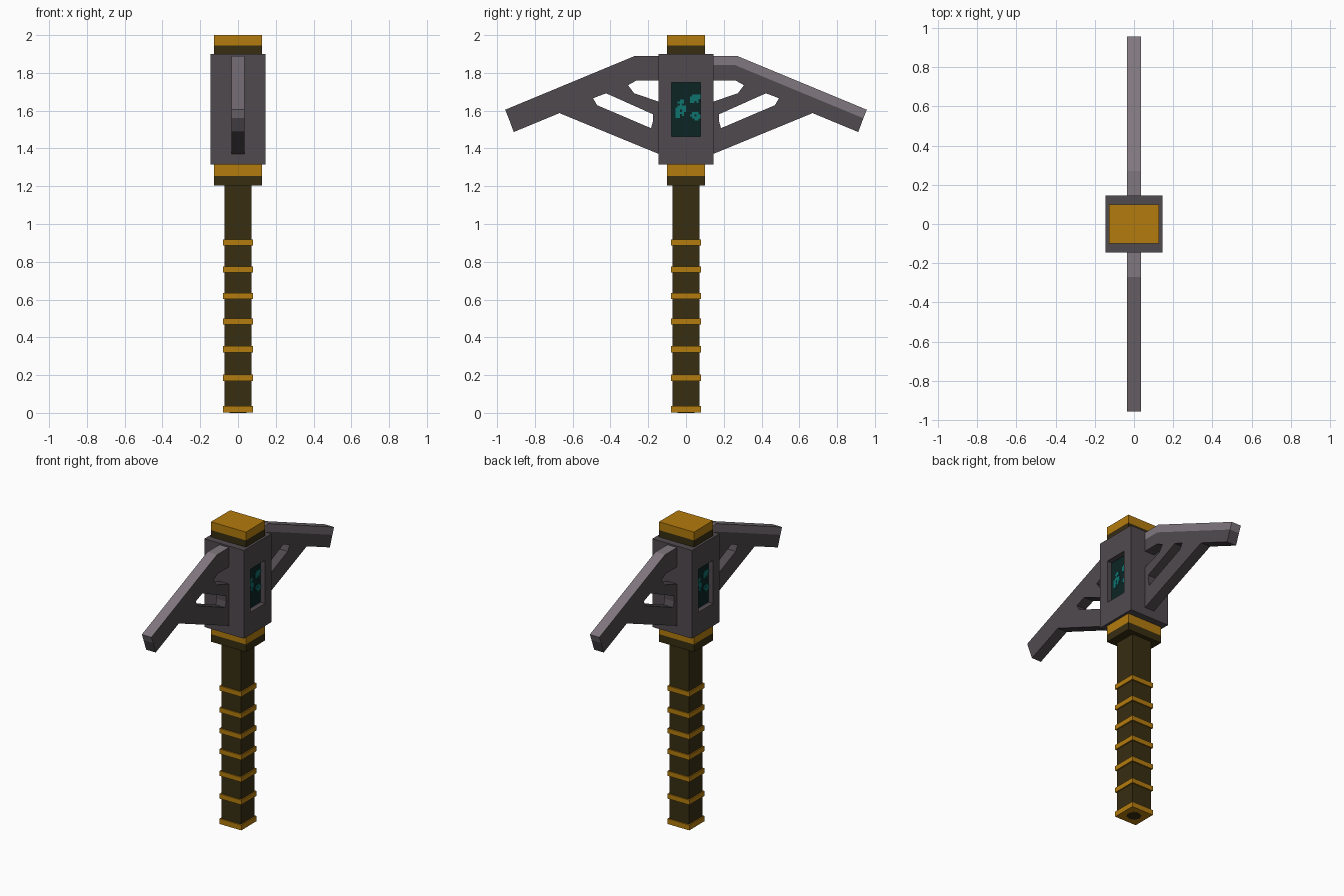
import bpy, bmesh, math
from mathutils import Matrix, Vector

if "Cube" in bpy.data.objects:
    bpy.data.objects.remove(bpy.data.objects["Cube"])


def material(name, rgb):
    m = bpy.data.materials.new(name)
    lin = [(c / 255 / 12.92) if c / 255 <= 0.04045 else ((c / 255 + 0.055) / 1.055) ** 2.4 for c in rgb]
    m.diffuse_color = (*lin, 1)
    m.use_nodes = True
    m.node_tree.nodes["Principled BSDF"].inputs["Base Color"].default_value = m.diffuse_color
    return m


GOLD = material("gold", (180, 124, 14))
WOOD = material("dark_wood", (55, 45, 17))
STEEL = material("dark_steel", (80, 74, 78))
EDGE = material("light_steel", (128, 119, 126))
PANEL = material("deep_teal", (12, 37, 37))
GLOW = material("teal_glow", (14, 115, 112))


def finish(bm, name, mats):
    me = bpy.data.meshes.new(name)
    bmesh.ops.recalc_face_normals(bm, faces=bm.faces)
    bm.to_mesh(me)
    bm.free()
    for m in mats:
        me.materials.append(m)
    ob = bpy.data.objects.new(name, me)
    bpy.context.collection.objects.link(ob)
    return ob


def add_box(bm, lo, hi):
    lo, hi = Vector(lo), Vector(hi)
    mat = Matrix.Translation((lo + hi) / 2) @ Matrix.Diagonal((*(hi - lo), 1))
    bmesh.ops.create_cube(bm, size=1, matrix=mat)


def block(name, rx, ry, z0, z1, mat):
    bm = bmesh.new()
    add_box(bm, (-rx, -ry, z0), (rx, ry, z1))
    return finish(bm, name, [mat])


def half_turn(ob, name):
    """Linked copy turned 180 degrees about the vertical axis."""
    twin = bpy.data.objects.new(name, ob.data)
    twin.rotation_euler.z = math.pi
    bpy.context.collection.objects.link(twin)


# Handle with its gold bands
block("handle", 0.072, 0.072, 0.003, 1.21, WOOD)
block("pommel_band", 0.08, 0.08, 0.002, 0.037, GOLD)
for i, z in enumerate((0.186, 0.337, 0.483, 0.62, 0.758, 0.902)):
    block(f"grip_band_{i + 1}", 0.08, 0.08, z - 0.016, z + 0.016, GOLD)

# Dark plug under the pommel
bm = bmesh.new()
bmesh.ops.create_cone(bm, cap_ends=True, segments=8, radius1=0.045, radius2=0.045,
                      depth=0.004, matrix=Matrix.Translation((0, 0, 0.002)))
finish(bm, "pommel_plug", [WOOD])

# Collars below and above the head
block("lower_collar_base", 0.128, 0.1, 1.205, 1.255, WOOD)
block("lower_collar_rim", 0.128, 0.1, 1.255, 1.315, GOLD)
block("upper_collar_base", 0.128, 0.1, 1.9, 1.945, WOOD)
block("top_cap", 0.128, 0.1, 1.945, 2.0, GOLD)

# Head block with a recessed window on each side
R, DEPTH = 0.145, 0.035
bm = bmesh.new()
add_box(bm, (-R, -R, 1.315), (R, R, 1.9))
bm.normal_update()
for face in [f for f in bm.faces if abs(f.normal.x) > 0.9]:
    bmesh.ops.inset_individual(bm, faces=[face], thickness=0.05)
    for v in face.verts:
        v.co.y = math.copysign(0.077, v.co.y)
        v.co.z = 1.75 if v.co.z > 1.6 else 1.463
    wall = bmesh.ops.extrude_discrete_faces(bm, faces=[face])["faces"][0]
    wall.material_index = 1
    for v in wall.verts:
        v.co.x -= math.copysign(DEPTH, v.co.x)
finish(bm, "head_block", [STEEL, PANEL])

# Glowing pixel marks on the window floor
CELL = 0.011
marks = [
    (-0.055, 1.66, ("..##.", ".###.", "..#..", ".####", "#####", "##.##", "####.", "##.#.", "##...")),
    (0.022, 1.685, (".####", "#####", "####.", "##.#.")),
    (0.022, 1.592, (".###.", "##.##", ".####", "..##.")),
]
bm = bmesh.new()
x0 = R - DEPTH
for y, z, rows in marks:
    for r, row in enumerate(rows):
        for c, ch in enumerate(row):
            if ch == "#":
                add_box(bm, (x0 - 0.001, y + c * CELL, z - (r + 1) * CELL),
                        (x0 + 0.003, y + (c + 1) * CELL, z - r * CELL))
marks_ob = finish(bm, "window_marks", [GLOW])
half_turn(marks_ob, "window_marks_opposite")

# Pick arm: side outline tiled around its two openings, then given thickness
P = dict(
    A=(0.13, 1.89), B=(0.27, 1.89), C=(0.957, 1.605),
    D=(0.13, 1.841), E=(0.26, 1.841), F=(0.939, 1.56),
    G=(0.912, 1.487), L=(0.67, 1.587), M=(0.13, 1.365),
    a=(0.13, 1.761), b=(0.26, 1.761), c=(0.307, 1.735), d=(0.275, 1.692), e=(0.13, 1.643),
    p=(0.492, 1.666), q=(0.423, 1.692), r=(0.175, 1.581),
    s=(0.175, 1.544), t=(0.185, 1.507), u=(0.471, 1.629),
)
TILES = ("ADEB", "BEFC", "DabE", "EbcqpLGF", "cderq", "eMtsr", "MLut", "Lpu")
W = 0.035
bm = bmesh.new()
verts = {k: bm.verts.new((-W, y, z)) for k, (y, z) in P.items()}
sides = [bm.faces.new([verts[k] for k in tile]) for tile in TILES]
ext = bmesh.ops.extrude_face_region(bm, geom=sides, use_keep_orig=True)
for g in ext["geom"]:
    if isinstance(g, bmesh.types.BMVert):
        g.co.x = W
bmesh.ops.recalc_face_normals(bm, faces=bm.faces)
bm.normal_update()


def above_rail(co):
    """True on the light strip that follows the upper edge."""
    return co.z > min(1.841, 1.841 - (co.y - 0.26) * 0.4138) + 0.005


for f in bm.faces:
    if above_rail(f.calc_center_median()) and f.normal.x > -0.5:
        f.material_index = 1
arm = finish(bm, "pick_arm_back", [STEEL, EDGE])
half_turn(arm, "pick_arm_front")
